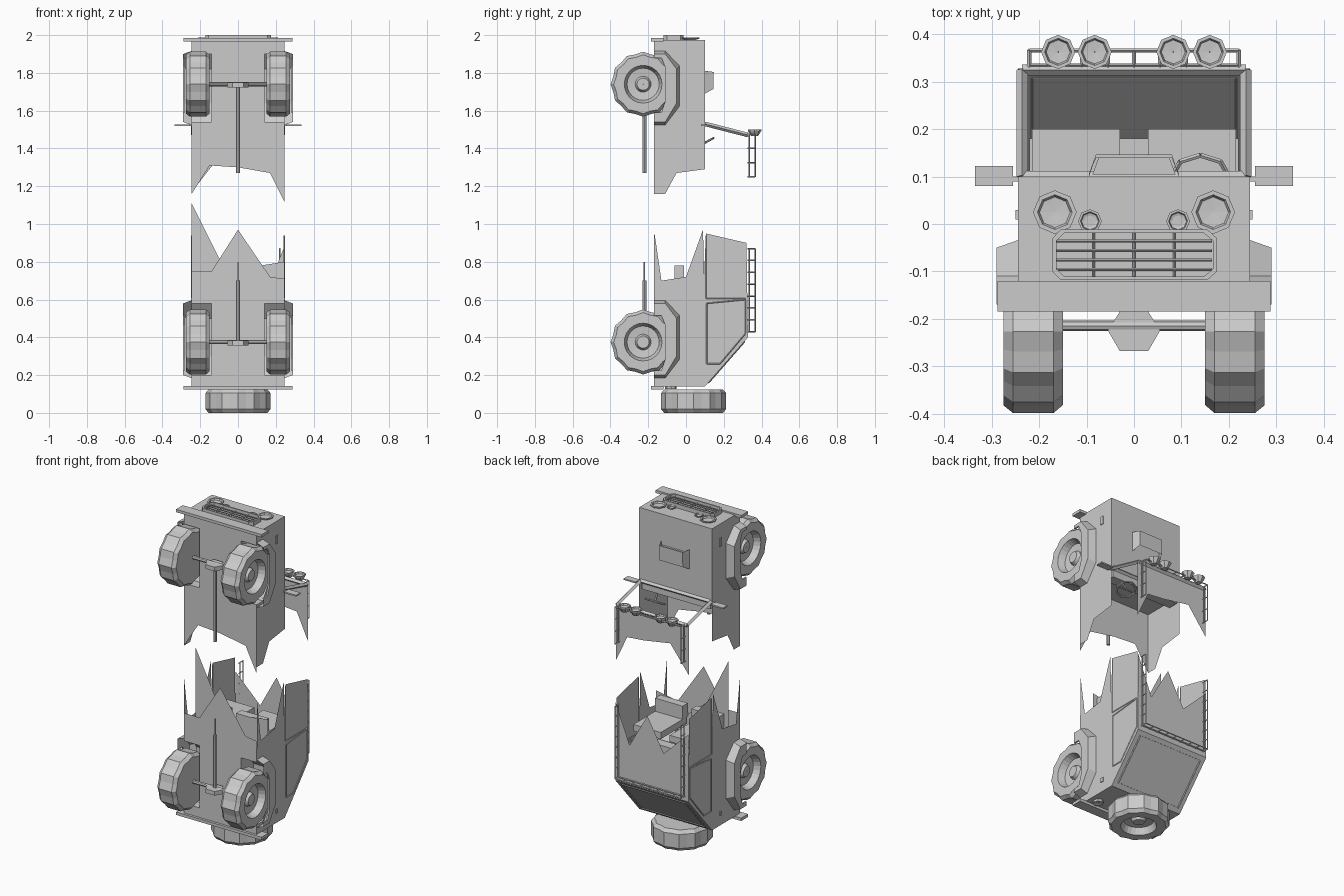
import bpy, bmesh, math
from mathutils import Vector, Matrix

if "Cube" in bpy.data.objects:
    bpy.data.objects.remove(bpy.data.objects["Cube"])

# Vehicle torn in two and stood on its tail: z = forward, y = vehicle up


def finish(name, bm):
    bmesh.ops.recalc_face_normals(bm, faces=bm.faces)
    me = bpy.data.meshes.new(name)
    bm.to_mesh(me)
    bm.free()
    ob = bpy.data.objects.new(name, me)
    bpy.context.collection.objects.link(ob)
    return ob


def put(axis, p, d):
    a, b = p
    return {'x': (d, a, b), 'y': (a, d, b), 'z': (a, b, d)}[axis]


def prism(name, pts, axis, lo, hi=None):
    """flat sheet, or a solid when hi is given"""
    bm = bmesh.new()
    f = bm.faces.new([bm.verts.new(put(axis, p, lo)) for p in pts])
    if hi is not None:
        r = bmesh.ops.extrude_face_region(bm, geom=[f], use_keep_orig=True)
        d = Vector(put(axis, (0, 0), hi - lo))
        bmesh.ops.translate(bm, vec=d, verts=[v for v in r['geom'] if isinstance(v, bmesh.types.BMVert)])
    return finish(name, bm)


def box(name, x0, x1, y0, y1, z0, z1):
    return prism(name, [(x0, y0), (x1, y0), (x1, y1), (x0, y1)], 'z', z0, z1)


def loft(name, rows, close=False):
    bm = bmesh.new()
    vs = [[bm.verts.new(p) for p in r] for r in rows]
    for a, b in zip(vs, vs[1:]):
        n = len(a)
        for i in range(n if close else n - 1):
            j = (i + 1) % n
            bm.faces.new((a[i], a[j], b[j], b[i]))
    return finish(name, bm)


def bars(name, segs, r=0.005, sides=6):
    bm = bmesh.new()
    for a, b in segs:
        a, b = Vector(a), Vector(b)
        d = b - a
        m = Matrix.Translation((a + b) / 2) @ d.to_track_quat('Z', 'Y').to_matrix().to_4x4()
        bmesh.ops.create_cone(bm, cap_ends=True, segments=sides, radius1=r, radius2=r, depth=d.length, matrix=m)
    return finish(name, bm)


def lathe(name, prof, n, matrix, wave=0):
    rows = []
    for r, h in prof:
        row = []
        for i in range(n):
            rr = r - (wave if i % 2 and r > 0.14 else 0)
            t = 2 * math.pi * i / n
            row.append(matrix @ Vector((rr * math.cos(t), rr * math.sin(t), h)))
        rows.append(row)
    return loft(name, rows, True)


def loop(pts):
    return list(zip(pts, pts[1:] + pts[:1]))


W, FLOOR, HOOD, ROOF = 0.245, -0.17, 0.1, 0.328
T = Matrix.Translation

# wheels and spare
tire = [(0.001, 0), (0.155, 0), (0.172, 0.02), (0.172, 0.105), (0.156, 0.125), (0.1, 0.125),
        (0.085, 0.085), (0.042, 0.08), (0.032, 0.1), (0.001, 0.1)]
for z, end in ((1.74, "front"), (0.375, "rear")):
    for s in (1, -1):
        lathe(end + "_wheel", tire, 24,
              T((0.15 * s, -0.227, z)) @ Matrix.Rotation(s * math.pi / 2, 4, 'Y'), 0.009)
    bars(end + "_axle", [((-0.16, -0.215, z), (0.16, -0.215, z))], 0.011, 8)
    prism(end + "_differential", [(-0.055, -0.225), (-0.03, -0.268), (0.03, -0.268),
          (0.055, -0.225), (0.03, -0.185), (-0.03, -0.185)], 'z', z - 0.017, z + 0.008)
lathe("spare_wheel", tire, 24, T((0, 0.04, 0.125)) @ Matrix.Rotation(math.pi, 4, 'X'), 0.009)
bars("front_driveshaft", [((0, -0.22, 1.27), (0, -0.22, 1.74))], 0.01, 8)
bars("rear_driveshaft", [((0, -0.22, 0.36), (0, -0.22, 0.7))], 0.011, 8)
bars("broken_shaft_tip", [((0, -0.22, 0.7), (0, -0.22, 0.8))], 0.004)


def arch(up, down, zc, g=0):
    top, bot = zc + up + g, zc - down - g
    return [(FLOOR, top), (-0.11, top), (-0.05 + g, top - 0.08), (-0.05 + g, bot + 0.1),
            (-0.11, bot), (FLOOR, bot)]


FRONT, REAR = (0.16, 0.2, 1.74), (0.205, 0.175, 0.375)

# wheel arches: flare lip, bevel and inner well
for end, A in (("front", FRONT), ("rear", REAR)):
    zc = A[2]
    inner = [(FLOOR, zc + 0.14), (-0.13, zc + 0.14), (-0.11, zc + 0.09), (-0.11, zc - 0.09),
             (-0.13, zc - 0.15), (FLOOR, zc - 0.15)]
    for s in (1, -1):
        loft(end + "_fender_flare", [[(x * s, y, z) for y, z in path] for x, path in
             ((0.28, inner), (0.29, inner), (0.29, arch(*A)), (W, arch(*A, g=0.016)))])
        loft(end + "_wheel_well", [[(x * s, y, z) for y, z in arch(*A)] for x in (W, 0.14)])
        prism(end + "_well_wall", arch(*A), 'x', 0.14 * s)

# torn side panels
for s in (1, -1):
    prism("front_side_panel", [(HOOD, 1.975), (FLOOR, 1.975)] + arch(*FRONT) +
          [(FLOOR, 1.16), (-0.11, 1.16), (-0.05, 1.27), (HOOD, 1.29)], 'x', W * s)
    prism("rear_side_panel", [(HOOD, 0.14), (ROOF, 0.4), (0.32, 0.9), (0.105, 0.95), (0.096, 0.72),
          (0.09, 0.97), (0.0, 0.72), (-0.13, 0.7), (-0.168, 0.96)] + arch(*REAR) +
          [(FLOOR, 0.14)], 'x', W * s)
    for nm, pts in (("quarter_window_trim", [(0.11, 0.26), (0.18, 0.26), (0.315, 0.42), (0.315, 0.6), (0.11, 0.58)]),
                    ("door_trim", [(0.105, 0.94), (0.105, 0.605), (0.315, 0.605)])):
        pp = [(W * s, y, z) for y, z in pts]
        bars(nm, loop(pp) if "quarter" in nm else list(zip(pp, pp[1:])), 0.003, 4)
    box("side_marker", s * W, s * 0.25, 0.01, 0.03, 1.84, 1.89)
    box("side_catch", s * W, s * 0.25, 0.01, 0.03, 0.2, 0.225)

# torn floors with notches over the wheels
def notched(zc, up, down, s):
    p = [(W * s, zc + up), (0.14 * s, zc + up), (0.14 * s, zc - down), (W * s, zc - down)]
    return p if s > 0 else p[::-1]


def cut(A, s):
    return notched(A[2], A[0], A[1], s)


prism("front_floor", [(-W, 1.975), (W, 1.975)] + cut(FRONT, 1) +
      [(W, 1.12), (0.17, 1.27), (0, 1.3), (-0.15, 1.31), (-W, 1.16)] + cut(FRONT, -1), 'y', FLOOR)
prism("rear_floor", [(-W, 0.75), (-0.14, 0.75), (0, 0.97), (0.17, 0.72), (W, 0.71)] +
      cut(REAR, 1) + [(W, 0.14), (-W, 0.14)] + cut(REAR, -1), 'y', FLOOR)
prism("cabin_floor", [(-W, 0.6), (W, 0.6), (W, 0.8), (0.12, 0.78), (0.02, 0.72), (-0.1, 0.82),
      (-W, 1.11)], 'y', -0.06)

# nose, hood and tail
prism("nose", [(-W, FLOOR), (W, FLOOR), (W, HOOD), (-W, HOOD)], 'z', 1.975)
prism("hood", [(-W, 1.53), (W, 1.53), (W, 1.975), (-W, 1.975)], 'y', HOOD)
prism("firewall", [(-W, FLOOR), (W, FLOOR), (W, HOOD), (-W, HOOD)], 'z', 1.53)
box("dashboard", -0.23, 0.23, 0.03, 0.095, 1.48, 1.53)
loft("hood_scoop", [[(-0.095, y0, z0), (-0.08, y1, z1), (0.08, y1, z1), (0.095, y0, z0)]
     for y0, z0, y1, z1 in ((HOOD, 1.69, 0.145, 1.715), (HOOD, 1.81, 0.147, 1.805),
                            (0.106, 1.81, 0.139, 1.805), (0.106, 1.79, 0.139, 1.79))])
prism("scoop_mouth", [(-0.088, 0.104), (0.088, 0.104), (0.075, 0.139), (-0.075, 0.139)], 'z', 1.79)
prism("tail_panel", [(-W, FLOOR), (W, FLOOR), (W, HOOD), (-W, HOOD)], 'z', 0.14)
loft("sloped_tail", [[(-W, HOOD, 0.14), (W, HOOD, 0.14)], [(-W, ROOF, 0.4), (W, ROOF, 0.4)]])
bars("rear_window_trim", loop([(-0.215, 0.12, 0.16), (0.215, 0.12, 0.16), (0.215, 0.31, 0.377),
                               (-0.215, 0.31, 0.377)]), 0.004, 4)
box("front_bumper", -0.288, 0.288, -0.185, -0.12, 1.967, 1.984)
box("rear_bumper", -0.288, 0.288, -0.185, -0.12, 0.124, 0.142)

# torn roof
prism("front_roof", [(-W, 1.47), (W, 1.47), (W, 1.13), (0.17, 1.29), (0.06, 1.3), (-0.12, 1.33),
                     (-W, 1.17)], 'y', ROOF - 0.005)
prism("rear_roof", [(-W, 0.4), (W, 0.4), (W, 0.88), (0.15, 0.64), (0.03, 0.85), (-0.08, 0.65),
                    (-W, 0.81)], 'y', ROOF)

# windshield frame
a, b = (HOOD, 1.53), (0.325, 1.472)
bars("windshield_frame", loop([(-0.236, *a), (0.236, *a), (0.236, *b), (-0.236, *b)]), 0.012, 4)

# roof rack rails and posts
for nm, z0, z1, zc in (("front_rack", 1.25, 1.475, 1.475), ("rear_rack", 0.43, 0.87, 0.43)):
    seg = [((-0.22, 0.366, zc), (0.22, 0.366, zc)), ((-0.22, 0.335, zc), (0.22, 0.335, zc))]
    for s in (1, -1):
        x = 0.222 * s
        seg += [((x, 0.366, z0), (x, 0.366, z1)), ((x, 0.335, z0), (x, 0.335, z1))]
        n = int((z1 - z0) / 0.06)
        seg += [((x, 0.325, z0 + (z1 - z0) * i / n), (x, 0.366, z0 + (z1 - z0) * i / n)) for i in range(n + 1)]
    seg += [((-0.22 + 0.055 * i, 0.325, zc), (-0.22 + 0.055 * i, 0.366, zc)) for i in range(9)]
    bars(nm, seg, 0.004, 4)


# lamps
def lamp(name, x, y, z, r, d):
    lathe(name, [(0.001, -d), (r * 0.5, -d), (r, -0.006), (r, 0), (r * 0.8, 0), (r * 0.7, -0.01),
                 (0.001, -0.012)], 8, T((x, y, z)))


for s in (1, -1):
    lamp("headlight", 0.167 * s, 0.025, 1.987, 0.046, 0.012)
    lamp("indicator", 0.093 * s, 0.006, 1.985, 0.025, 0.01)
    for x in (0.083, 0.16):
        lamp("roof_lamp", x * s, 0.363, 1.5, 0.036, 0.035)
    lathe("tail_light", [(0.03, 0.015), (0.03, 0), (0.02, 0), (0.001, 0.005)], 8, T((0.19 * s, -0.08, 0.127)))
    # mirrors
    box("side_mirror", 0.255 * s, 0.335 * s, 0.08, 0.122, 1.518, 1.526)
    box("mirror_arm", 0.235 * s, 0.26 * s, 0.09, 0.1, 1.518, 1.526)

# grille surround and bars
out = [(-0.172, -0.03), (-0.155, -0.012), (0.155, -0.012), (0.175, -0.03), (0.175, -0.1),
       (0.155, -0.118), (-0.155, -0.118), (-0.172, -0.1)]
inn = [(x * 0.95, -0.065 + (y + 0.065) * 0.86) for x, y in out]
loft("grille_surround", [[(x, y, z) for x, y in p] for z, p in
     ((1.975, out), (2.0, out), (2.0, inn), (1.975, inn))], True)
bars("grille_bars", [((-0.165, y, 1.988), (0.165, y, 1.988)) for y in (-0.036, -0.056, -0.076, -0.096)] +
     [((x, -0.112, 1.986), (x, -0.018, 1.986)) for x in (-0.085, 0, 0.085)], 0.003, 4)

# cabin: seats and steering wheel
for s in (1, -1):
    box("front_seat_back", 0.03 * s, 0.215 * s, -0.05, 0.2, 0.66, 0.7)
    box("front_seat_base", 0.03 * s, 0.215 * s, -0.06, -0.01, 0.7, 0.78)
box("rear_bench", -0.22, 0.22, -0.04, 0.02, 0.36, 0.52)
box("rear_bench_back", -0.22, 0.22, -0.04, 0.18, 0.33, 0.37)
ring = [(0.14 + 0.06 * math.cos(i * math.pi / 4), 0.1 + 0.045 * math.sin(i * math.pi / 4),
         1.43 + 0.025 * math.sin(i * math.pi / 4)) for i in range(8)]
bars("steering_wheel", loop(ring) + [(ring[0], ring[4]), ((0.14, 0.1, 1.43), (0.14, 0.06, 1.5))], 0.006)
